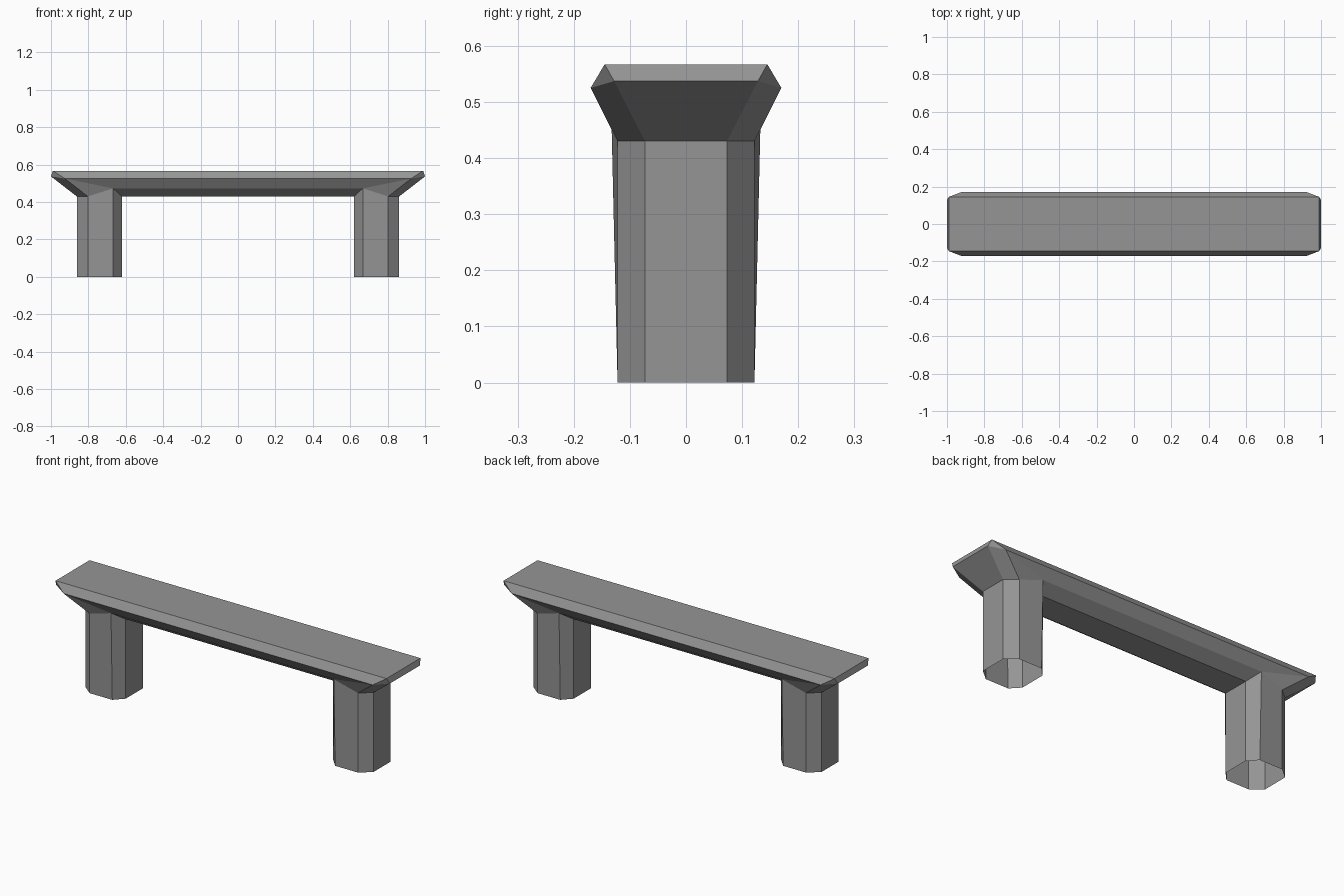
import bpy
import bmesh
from mathutils import Vector

cube = bpy.data.objects.get("Cube")
if cube:
    bpy.data.objects.remove(cube)

stone = bpy.data.materials.new("grey stone")
stone.use_nodes = True
grey = (0.3, 0.3, 0.3, 1)
stone.diffuse_color = grey
stone.node_tree.nodes["Principled BSDF"].inputs["Base Color"].default_value = grey


def on_x(p):
    """Move a corner onto the middle plane between the two ends."""
    return (0, p[1], p[2])


def on_y(p):
    """Move a corner onto the middle plane between front and back."""
    return (p[0], 0, p[2])


def quarter_part(name, faces, inside):
    """Build one quarter facing away from an inner point, then mirror it."""
    bm = bmesh.new()
    for corners in faces:
        face = bm.faces.new([bm.verts.new(c) for c in corners])
        face.normal_update()
        if face.normal.dot(face.calc_center_median() - Vector(inside)) < 0:
            face.normal_flip()
    bmesh.ops.remove_doubles(bm, verts=bm.verts, dist=0.0005)
    mesh = bpy.data.meshes.new(name)
    bm.to_mesh(mesh)
    bm.free()
    mesh.materials.append(stone)
    obj = bpy.data.objects.new(name, mesh)
    bpy.context.collection.objects.link(obj)
    mirror = obj.modifiers.new("mirror", "MIRROR")
    mirror.use_axis = (True, True, False)
    mirror.merge_threshold = 0.0005
    return obj


# Seat corners, from the top edge outwards
top = (0.99, 0.145, 0.567)
end = (1.0, 0.128, 0.537)
side = (0.925, 0.17, 0.525)

# Corners where a leg meets the seat, from the outer end inwards
outer = (0.862, 0.073, 0.43)
outer_side = (0.803, 0.122, 0.43)
inner_side = (0.667, 0.133, 0.473)
inner = (0.621, 0.073, 0.43)

# Seat: flat top, bevelled rim and tapered underside
quarter_part("seat", [
    (top, on_x(top), (0, 0, top[2]), on_y(top)),
    (top, end, on_y(end), on_y(top)),
    (top, side, end),
    (top, on_x(top), on_x(side), side),
    (end, outer, on_y(outer), on_y(end)),
    (end, side, outer_side, outer),
    (side, inner_side, outer_side),
    (side, on_x(side), on_x(inner_side), inner_side),
    (inner_side, on_x(inner_side), on_x(inner), inner),
    (inner, on_x(inner), (0, 0, inner[2]), on_y(inner)),
], (0, 0, 0.5))

# Legs: hollow eight-sided posts, slightly narrower at the foot
ring = [on_y(outer), outer, outer_side, inner_side, inner, on_y(inner)]
foot = [(x, min(y, 0.122), 0) for x, y, z in ring]
quarter_part("legs", [
    (ring[i], ring[i + 1], foot[i + 1], foot[i]) for i in range(len(ring) - 1)
], (0.74, 0, 0.2))
